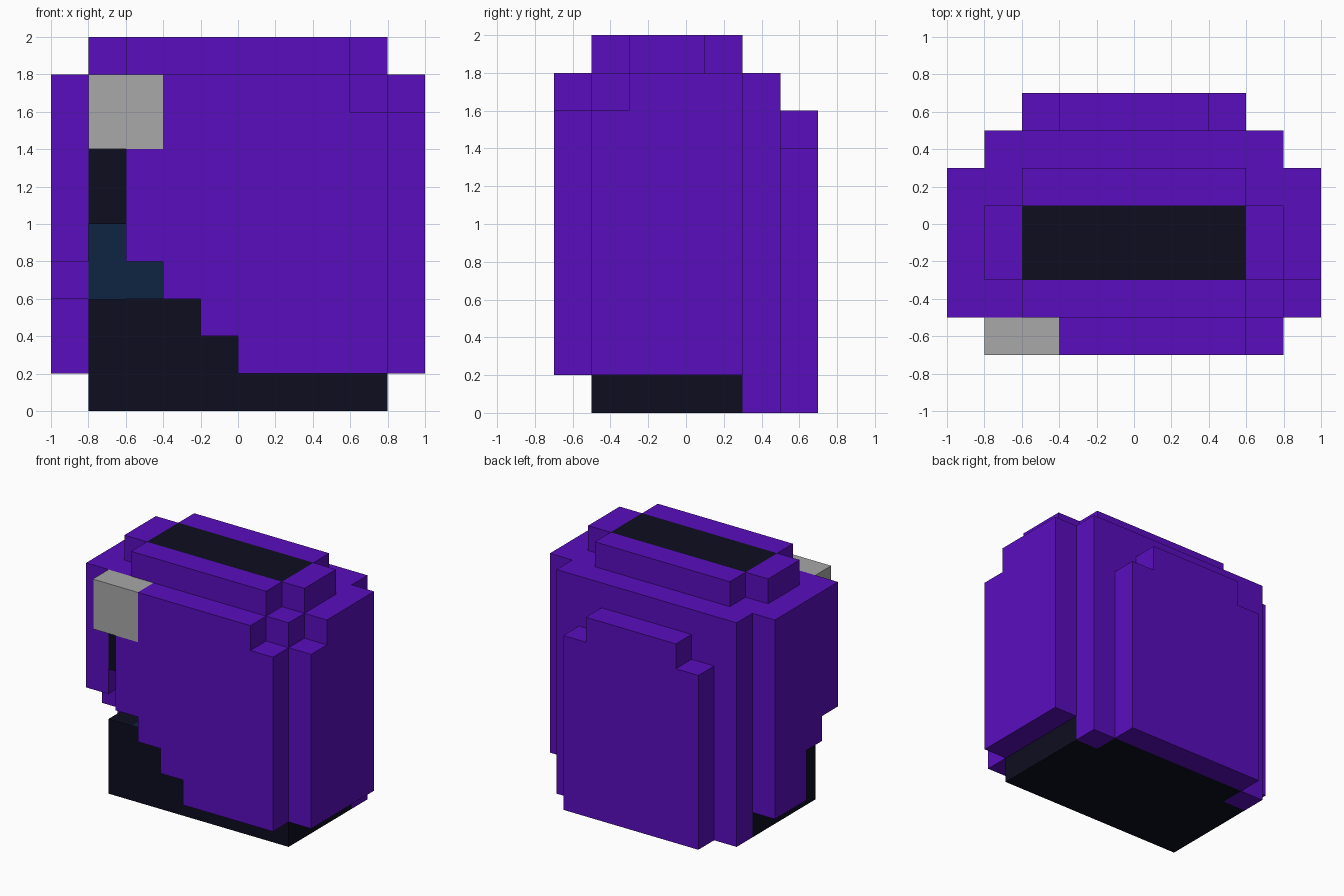
import bpy
import bmesh
from mathutils import Vector

cube = bpy.data.objects.get("Cube")
if cube:
    bpy.data.objects.remove(cube, do_unlink=True)


def material(name, rgb):
    m = bpy.data.materials.new(name)
    m.use_nodes = True
    m.diffuse_color = (*rgb, 1)
    bsdf = next(n for n in m.node_tree.nodes if n.type == 'BSDF_PRINCIPLED')
    bsdf.inputs["Base Color"].default_value = (*rgb, 1)
    return m


purple = material("purple", (0.102, 0.004, 0.515))
dark = material("near black", (0.004, 0.004, 0.0137))
navy = material("dark navy", (0.0044, 0.0168, 0.0545))
grey = material("light grey", (0.392, 0.392, 0.392))


def extrude(name, axis, start, end, profile, mat):
    """Extrude a 2D profile along an axis; the profile uses the other two axes in order."""
    def place(p, depth):
        co = list(p)
        co.insert("xyz".index(axis), depth)
        return Vector(co)

    bm = bmesh.new()
    face = bm.faces.new([bm.verts.new(place(p, start)) for p in profile])
    geom = bmesh.ops.extrude_face_region(bm, geom=[face])["geom"]
    verts = [g for g in geom if isinstance(g, bmesh.types.BMVert)]
    bmesh.ops.translate(bm, verts=verts, vec=place((0, 0), end - start))
    bmesh.ops.recalc_face_normals(bm, faces=bm.faces)
    mesh = bpy.data.meshes.new(name)
    bm.to_mesh(mesh)
    bm.free()
    mesh.materials.append(mat)
    obj = bpy.data.objects.new(name, mesh)
    bpy.context.collection.objects.link(obj)
    return obj


def box(name, x, y, z, mat):
    corners = [(x[0], y[0]), (x[1], y[0]), (x[1], y[1]), (x[0], y[1])]
    return extrude(name, "z", z[0], z[1], corners, mat)


# Dark inner body, with a stepped recess in its front layer
extrude("inner_body_front", "y", -.5, -.3,
        [(-.8, 0), (.8, 0), (.8, 1.6), (-.8, 1.6), (-.8, 1), (-.6, 1),
         (-.6, .8), (-.4, .8), (-.4, .6), (-.8, .6)], dark)
box("inner_body_rear", (-.8, .8), (-.3, .3), (0, 1.6), dark)
box("base_rear", (-.6, .6), (.3, .5), (0, .2), dark)

# Navy lining of the recess
extrude("recess_back", "y", -.305, -.3,
        [(-.8, .6), (-.4, .6), (-.4, .8), (-.6, .8), (-.6, 1), (-.8, 1)], navy)
box("recess_floor", (-.6, -.4), (-.5, -.305), (.6, .605), navy)

# Front panel with a stepped, broken lower corner, and its grey corner block
extrude("front_panel", "y", -.7, -.5,
        [(0, .2), (.8, .2), (.8, 1.6), (.6, 1.6), (.6, 1.8), (-.4, 1.8),
         (-.4, 1.4), (-.6, 1.4), (-.6, .8), (-.4, .8), (-.4, .6),
         (-.2, .6), (-.2, .4), (0, .4)], purple)
box("grey_corner_block", (-.8, -.4), (-.7, -.5), (1.4, 1.8), grey)

# Side panels
extrude("left_panel", "x", .8, 1,
        [(-.5, .2), (.3, .2), (.3, 1.8), (-.3, 1.8), (-.3, 1.6), (-.5, 1.6)], purple)
extrude("right_panel", "x", -1, -.8,
        [(-.5, .8), (-.3, .8), (-.3, .6), (-.1, .6), (-.1, .2), (.3, .2),
         (.3, 1.8), (-.5, 1.8)], purple)

# Back wall and the raised panel on it
extrude("back_wall", "y", .3, .5,
        [(-.8, 0), (-.6, 0), (-.6, .2), (.6, .2), (.6, 0), (.8, 0),
         (.8, 1.8), (-.8, 1.8)], purple)
extrude("back_panel", "y", .5, .7,
        [(-.6, 0), (.6, 0), (.6, 1.4), (.4, 1.4), (.4, 1.6), (-.4, 1.6),
         (-.4, 1.4), (-.6, 1.4)], purple)

# Shoulder layer and the rim around the dark top
box("shoulder", (-.8, .8), (-.5, .3), (1.6, 1.8), purple)
box("top_fill", (-.6, .6), (-.3, .1), (1.8, 2), dark)
for name, y in (("front", (-.5, -.3)), ("back", (.1, .3))):
    box("rim_" + name, (-.6, .6), y, (1.8, 2), purple)
for name, x in (("left", (.6, .8)), ("right", (-.8, -.6))):
    box("rim_" + name, x, (-.3, .1), (1.8, 2), purple)
